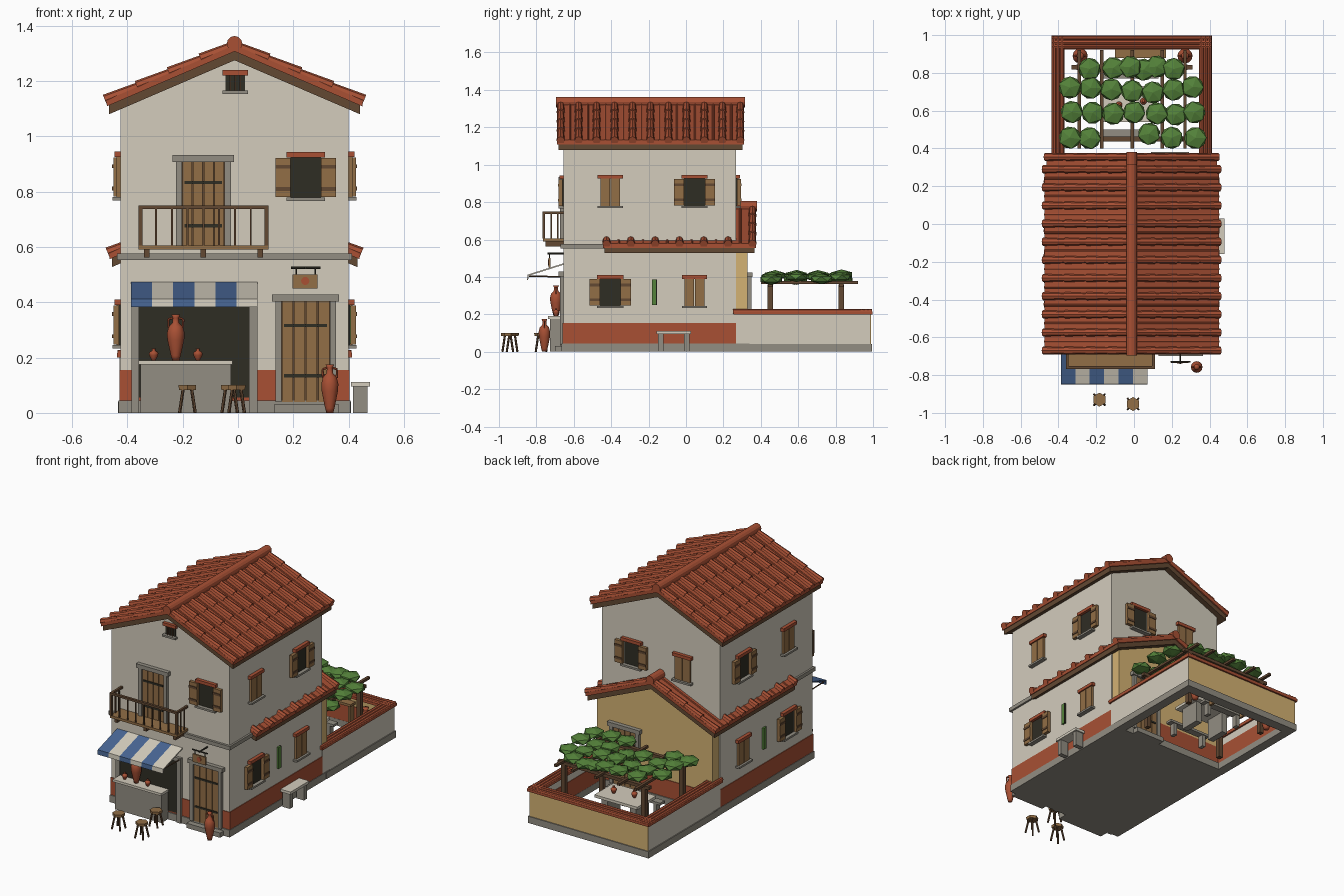
import bpy, bmesh, math, random
from mathutils import Matrix, Vector

if "Cube" in bpy.data.objects:
    bpy.data.objects.remove(bpy.data.objects["Cube"])

random.seed(4)
CX = -0.0125  # house centre line

def mat(name, r, g, b):
    m = bpy.data.materials.new(name)
    m.diffuse_color = [((c / 255 + 0.055) / 1.055) ** 2.4 for c in (r, g, b)] + [1]
    m.use_nodes = True
    m.node_tree.nodes["Principled BSDF"].inputs["Base Color"].default_value = m.diffuse_color
    return m

CREAM = mat("cream plaster", 211, 204, 188)
TAN = mat("ochre plaster", 212, 178, 115)
RED = mat("terracotta", 168, 80, 52)
STONE = mat("grey stone", 146, 141, 130)
WOOD = mat("wood", 146, 110, 70)
DARK = mat("dark wood", 98, 72, 50)
IRON = mat("black iron", 47, 45, 36)
GREEN = mat("leaf green", 84, 130, 58)
BLUE = mat("awning blue", 72, 102, 148)

def finish(name, bm, m, smooth=False):
    bmesh.ops.recalc_face_normals(bm, faces=bm.faces)
    me = bpy.data.meshes.new(name)
    bm.to_mesh(me)
    bm.free()
    me.materials.append(m)
    if smooth:
        me.shade_smooth()
    ob = bpy.data.objects.new(name, me)
    bpy.context.collection.objects.link(ob)
    return ob

def boxes(name, m, items, M=Matrix()):
    """Each item is x0, x1, y0, y1, z0, z1."""
    bm = bmesh.new()
    for x0, x1, y0, y1, z0, z1 in items:
        T = Matrix.Translation(((x0 + x1) / 2, (y0 + y1) / 2, (z0 + z1) / 2))
        S = Matrix.Diagonal((x1 - x0, y1 - y0, z1 - z0, 1))
        bmesh.ops.create_cube(bm, size=1, matrix=M @ T @ S)
    return finish(name, bm, m)

def rods(name, m, items, seg=8):
    """Each item is start, end, start radius, end radius."""
    bm = bmesh.new()
    for a, b, r0, r1 in items:
        a, b = Vector(a), Vector(b)
        M = Matrix.Translation((a + b) / 2) @ (b - a).to_track_quat('Z', 'Y').to_matrix().to_4x4()
        bmesh.ops.create_cone(bm, cap_ends=True, segments=seg, radius1=r0, radius2=r1,
                              depth=(b - a).length, matrix=M)
    return finish(name, bm, m)

def prism(name, m, pts, y0, y1):
    """Extrude an xz outline along y."""
    bm = bmesh.new()
    f = bm.faces.new([bm.verts.new((CX + x, y0, z)) for x, z in pts])
    r = bmesh.ops.extrude_face_region(bm, geom=[f])
    bmesh.ops.translate(bm, vec=(0, y1 - y0, 0), verts=[v for v in r["geom"] if isinstance(v, bmesh.types.BMVert)])
    return finish(name, bm, m)

def jar(name, x, y, z, h, r, handles=False):
    prof = [(.0, 0), (.4, 0), (.55, .1), (.95, .45), (1, .6), (.8, .74), (.38, .82), (.34, .93), (.5, 1), (0, 1)]
    bm = bmesh.new()
    vs = [bm.verts.new((x + a * r, y, z + b * h)) for a, b in prof]
    es = [bm.edges.new(p) for p in zip(vs, vs[1:])]
    bmesh.ops.spin(bm, geom=vs + es, cent=(x, y, 0), axis=(0, 0, 1), angle=math.tau, steps=12)
    bmesh.ops.remove_doubles(bm, verts=bm.verts, dist=1e-5)
    finish(name, bm, RED, True)
    if handles:
        parts = []
        for s in (-1, 1):
            p = [(x + s * r * a, y, z + h * b) for a, b in ((.35, .93), (.85, .9), (.8, .72))]
            parts += [(p[0], p[1], .004, .004), (p[1], p[2], .004, .004)]
        rods(name + "_handles", RED, parts, 6)

# ---- house walls ----
SL = 0.43  # roof slope
def gable(name, m, hw, zr, y0, y1, zb=0.01):
    prism(name, m, [(-hw, zb), (hw, zb), (hw, zr - SL * hw), (0, zr), (-hw, zr - SL * hw)], y0, y1)

gable("house_walls", CREAM, .4125, 1.285, -.655, .267)
gable("rear_room_wall", TAN, .405, .73, .26, .33)
boxes("house_plinth", STONE, [(-.432, .407, -.665, .34, 0, .045)])
boxes("red_dado", RED, [(-.429, .404, -.659, .266, .045, .155), (-.419, .394, .3, .334, .045, .155)])
boxes("floor_ledge", STONE, [(-.437, .412, -.67, .26, .553, .577)])

# ---- tiled roofs ----
def roof(name, hw, zr, y0, y1, rows):
    def layer(part, m, lo, hi, w, inset):
        prism(name + part, m, [(-w, zr + lo - SL * w), (0, zr + lo), (w, zr + lo - SL * w),
                               (w, zr + hi - SL * w), (0, zr + hi), (-w, zr + hi - SL * w)],
              y0 + inset, y1 - inset)
    layer("_boards", DARK, 0, .032, hw - .008, .008)
    layer("_pan_tiles", RED, .032, .055, hw, 0)
    parts = []
    zt = zr + .053
    for i in range(rows):
        y = y0 + .02 + (y1 - y0 - .04) * i / (rows - 1)
        for s in (-1, 1):
            for k in range(4):  # overlapping courses
                a, b = hw * k / 4, hw * (k + 1) / 4 + .006
                parts.append(((CX + s * a, y, zt - SL * a), (CX + s * b, y, zt + .003 - SL * b), .017, .022))
            if i < rows - 1:  # raised pan edges between the rolls
                yy = y + (y1 - y0 - .04) / (rows - 1) / 2
                parts.append(((CX, yy, zt), (CX + s * hw, yy, zt - SL * hw), .007, .007))
    rods(name + "_roll_tiles", RED, parts)
    rods(name + "_ridge", RED, [((CX, y0 - .005, zr + .06), (CX, y1 + .005, zr + .06), .028, .028)], 12)

roof("main_roof", .462, 1.275, -.69, .31, 11)
roof("lower_roof", .452, .718, -.445, .375, 7)

# ---- openings, built in wall space: x along wall, -y outwards ----
def wall(x, y, deg):
    return Matrix.Translation((x, y, 0)) @ Matrix.Rotation(math.radians(deg), 4, 'Z')

FRONT, RIGHT = wall(0, -.655, 0), wall(.4, 0, 90)
BACK, LEFT = wall(0, .267, 180), wall(-.425, 0, -90)

def window(name, M, u, z0, opened=True):
    z1 = z0 + .145
    w = .056 if opened else .053
    boxes(name + "_lintel", RED, [(u - w - .014, u + w + .014, -.022, 0, z1, z1 + .02)], M)
    boxes(name + "_sill", STONE, [(u - w - .014, u + w + .014, -.028, 0, z0 - .012, z0)], M)
    if opened:
        boxes(name + "_opening", IRON, [(u - w, u + w, -.005, 0, z0, z1)], M)
        sh = [(u + s * .083 - .027, u + s * .083 + .027, -.026, -.006, z0 + .002, z1 - .002) for s in (-1, 1)]
    else:
        sh = [(u - w, u - .002, -.014, 0, z0, z1), (u + .002, u + w, -.014, 0, z0, z1)]
    boxes(name + "_shutters", WOOD, sh, M)
    if opened:
        boxes(name + "_battens", DARK, [(a, b, -.03, -.024, z0 + t, z0 + t + .014)
                                        for a, b, *_ in sh for t in (.025, .105)], M)

window("front_window", FRONT, .245, .778)
for side, M, s in (("right", RIGHT, 1), ("left", LEFT, -1)):
    window(side + "_upper_shut_window", M, -.405 * s, .78, False)
    window(side + "_upper_window", M, .045 * s, .78)
    window(side + "_lower_window", M, -.405 * s, .245)
    window(side + "_lower_shut_window", M, .045 * s, .245, False)
    u = -.168 * s
    boxes(side + "_green_panel", GREEN, [(u - .014, u + .008, -.012, 0, .25, .385)], M)
    boxes(side + "_green_panel_edge", IRON, [(u + .008, u + .014, -.012, 0, .25, .385)], M)
window("back_window", BACK, -.185, .78)
window("back_shut_window", BACK, .17, .78, False)

# attic vent
boxes("vent_opening", IRON, [(-.046, .026, -.005, 0, 1.165, 1.222)], FRONT)
boxes("vent_lintel", RED, [(-.056, .036, -.02, 0, 1.22, 1.24)], FRONT)
boxes("vent_sill", STONE, [(-.056, .036, -.025, 0, 1.153, 1.165)], FRONT)
boxes("vent_bars", DARK, [(x - .003, x + .003, -.012, -.004, 1.165, 1.22) for x in (-.028, -.01, .008)], FRONT)

def door(name, M, x0, x1, z0, z1, j):
    boxes(name + "_frame", STONE, [(x0 - j, x0, -.02, 0, z0, z1), (x1, x1 + j, -.02, 0, z0, z1),
                                   (x0 - j - .012, x1 + j + .012, -.026, 0, z1, z1 + .025)], M)
    n, w = 4, (x1 - x0) / 4
    boxes(name + "_backing", DARK, [(x0, x1, -.006, 0, z0, z1)], M)
    boxes(name + "_planks", WOOD, [(x0 + i * w + .002, x0 + i * w + w - .002, -.012, 0, z0, z1) for i in range(n)], M)
    h = z1 - z0
    boxes(name + "_straps", IRON, [(x0 + .01, x1 - .01, -.016, -.011, z0 + h * t - .006, z0 + h * t + .006)
                                   for t in (.26, .76)], M)

door("front_door", FRONT, .157, .332, .04, .403, .022)
door("balcony_door", FRONT, -.203, -.048, .595, .908, .022)
door("rear_door", wall(0, .33, 180), -.27, -.11, .04, .4, .022)
boxes("door_steps", STONE, [(.13, .365, -.7, -.65, 0, .03), (.09, .29, .33, .38, 0, .03)])

# ---- shop front ----
boxes("shop_opening", IRON, [(-.36, .04, -.009, 0, .055, .385)], FRONT)
boxes("shop_frame", STONE, [(-.385, -.358, -.018, 0, 0, .4), (.04, .07, -.018, 0, 0, .4),
                            (-.385, .07, -.018, 0, .385, .41)], FRONT)
boxes("counter", STONE, [(-.352, -.025, -.728, -.655, 0, .175)])
boxes("counter_top", CREAM, [(-.36, -.02, -.738, -.655, .175, .19)])
jar("counter_amphora", -.225, -.695, .19, .165, .032, True)
jar("counter_jar_left", -.305, -.695, .19, .042, .017)
jar("counter_jar_right", -.145, -.695, .19, .042, .017)

# striped awning: sloped cloth and hanging valance
for k, (nm, m) in enumerate((("blue", BLUE), ("cream", CREAM))):
    bm = bmesh.new()
    for i in range(k, 6, 2):
        x0, x1 = -.387 + .0763 * i, -.387 + .0763 * (i + 1)
        path = [(-.655, .473), (-.848, .412), (-.85, .383), (-.844, .383), (-.842, .406), (-.655, .465)]
        a, b = [[bm.verts.new((x, y, z)) for y, z in path] for x in (x0, x1)]
        bm.faces.new(a)
        bm.faces.new(b)
        for j in range(6):
            bm.faces.new((a[j], a[j - 1], b[j - 1], b[j]))
    finish("awning_" + nm + "_stripes", bm, m)
rods("awning_arms", DARK, [((x, -.655, .4), (x, -.84, .405), .004, .004) for x in (-.38, .06)], 6)

# hanging sign
rods("sign_bracket", IRON, [((.245, -.655, .525), (.245, -.74, .525), .005, .005),
                            ((.192, -.73, .525), (.298, -.73, .525), .005, .005),
                            ((.21, -.73, .525), (.21, -.73, .495), .003, .003),
                            ((.28, -.73, .525), (.28, -.73, .495), .003, .003)], 6)
boxes("sign_board", WOOD, [(.197, .288, -.735, -.725, .45, .5)])
rods("sign_disc", RED, [((.243, -.739, .477), (.243, -.733, .477), .015, .015)], 12)

# ---- balcony ----
boxes("balcony_floor", WOOD, [(-.36, .11, -.765, -.655, .59, .606)])
boxes("balcony_brackets", DARK, [(x - .01, x + .01, -.75, -.655, .562, .59) for x in (-.33, -.125, .08)])
boxes("balcony_rails", DARK, [(-.36, .11, -.768, -.752, .737, .75)]
      + [(x - .007, x + .007, -.76, -.655, .737, .75) for x in (-.353, .103)])
boxes("balcony_posts", DARK, [(x - r, x + r, -.76 - r, -.76 + r, .605, .74) for x, r in
      [(-.353, .007), (.103, .007)] + [(-.353 + .057 * i, .0035) for i in range(1, 8)]]
      + [(x - .0035, x + .0035, y - .0035, y + .0035, .605, .74) for x in (-.353, .103) for y in (-.72, -.685)])

# ---- street furniture ----
for i, (x, y) in enumerate([(-.183, -.93), (-.005, -.953), (-.03, -.775)]):
    rods(f"stool_seat_{i}", WOOD, [((x, y, .083), (x, y, .1), .035, .037)], 6)
    rods(f"stool_legs_{i}", DARK, [((x + .04 * math.cos(a), y + .04 * math.sin(a), 0),
         (x + .022 * math.cos(a), y + .022 * math.sin(a), .085), .006, .006) for a in (.8, 2.35, 3.93, 5.5)], 6)
jar("door_amphora", .332, -.757, 0, .175, .031, True)
boxes("side_bench_legs", STONE, [(.415, .468, y - .015, y + .015, 0, .095) for y in (-.135, .005)])
boxes("side_bench_seat", CREAM, [(.408, .478, -.158, .028, .095, .112)])

# ---- garden court ----
boxes("garden_side_walls", CREAM, [(-.428, -.378, .267, .985, .01, .205), (.353, .403, .267, .985, .01, .205)])
boxes("garden_back_wall", TAN, [(-.427, .402, .935, .988, .01, .205)])
boxes("garden_plinth", STONE, [(-.434, -.374, .3, .99, 0, .042), (.349, .409, .3, .99, 0, .042),
                               (-.434, .409, .93, .994, 0, .042)])
boxes("garden_red_dado", RED, [(-.38, -.375, .33, .935, .042, .15), (.35, .355, .33, .935, .042, .15),
                               (-.378, .353, .931, .937, .042, .15)])
boxes("garden_coping", RED, [(-.438, -.368, .255, .998, .2, .216), (.343, .413, .255, .998, .2, .216),
                             (-.438, .413, .925, .998, .2, .216)])
cop = []
for d in (-.022, 0, .022):
    cop += [((x + d, .25, .216), (x + d, .995, .216), .012, .012) for x in (-.403, .378)]
    cop.append(((-.435, .962 + d, .216), (.41, .962 + d, .216), .012, .012))
rods("garden_coping_tiles", RED, cop)

# pergola and vine
boxes("pergola_posts", DARK, [(x - .014, x + .014, y - .014, y + .014, 0, .36) for x in (-.29, .27) for y in (.45, .83)])
boxes("pergola_beams", DARK, [(-.33, .31, y - .012, y + .012, .345, .365) for y in (.45, .83)]
      + [(x - .009, x + .009, .4, .92, .362, .377) for x in (-.29, -.17, -.01, .15, .27)])
bm = bmesh.new()
for y, xs in ((.465, (-.34, -.235, .08, .2, .325)), (.58, (-.33, -.22, -.11, .0, .12, .22, .32)),
              (.71, (-.34, -.23, -.12, -.01, .1, .21, .31)), (.83, (-.235, -.11, -.02, .05, .12, .21))):
    for x in xs:
        M = (Matrix.Translation((x, y + random.uniform(-.015, .015), random.uniform(.383, .415)))
             @ Matrix.Rotation(random.uniform(0, 6), 4, 'Z') @ Matrix.Diagonal((.066, .066, .028, 1)))
        bmesh.ops.create_icosphere(bm, subdivisions=1, radius=1, matrix=M)
finish("vine_leaves", bm, GREEN)

# garden table, benches and jars
boxes("garden_table_top", CREAM, [(-.17, .13, .54, .73, .135, .152)])
boxes("garden_table_legs", STONE, [(x - .02, x + .02, .57, .7, 0, .135) for x in (-.12, .08)])
boxes("garden_bench_seats", STONE, [(-.17, .13, .455, .5, .075, .09), (-.17, .13, .77, .815, .075, .09)])
boxes("garden_bench_legs", STONE, [(x - .012, x + .012, y, y + .035, 0, .075) for x in (-.13, .09) for y in (.46, .775)])
boxes("wall_shelf", WOOD, [(-.1, .17, .88, .93, .17, .185), (-.09, -.075, .89, .93, 0, .17), (.145, .16, .89, .93, 0, .17)])
jar("garden_jar_left", -.285, .89, 0, .19, .04, True)
jar("garden_jar_right", .27, .89, 0, .19, .04, True)
jar("table_jar_left", -.08, .63, .152, .045, .018)
jar("table_jar_right", .05, .65, .152, .045, .018)
